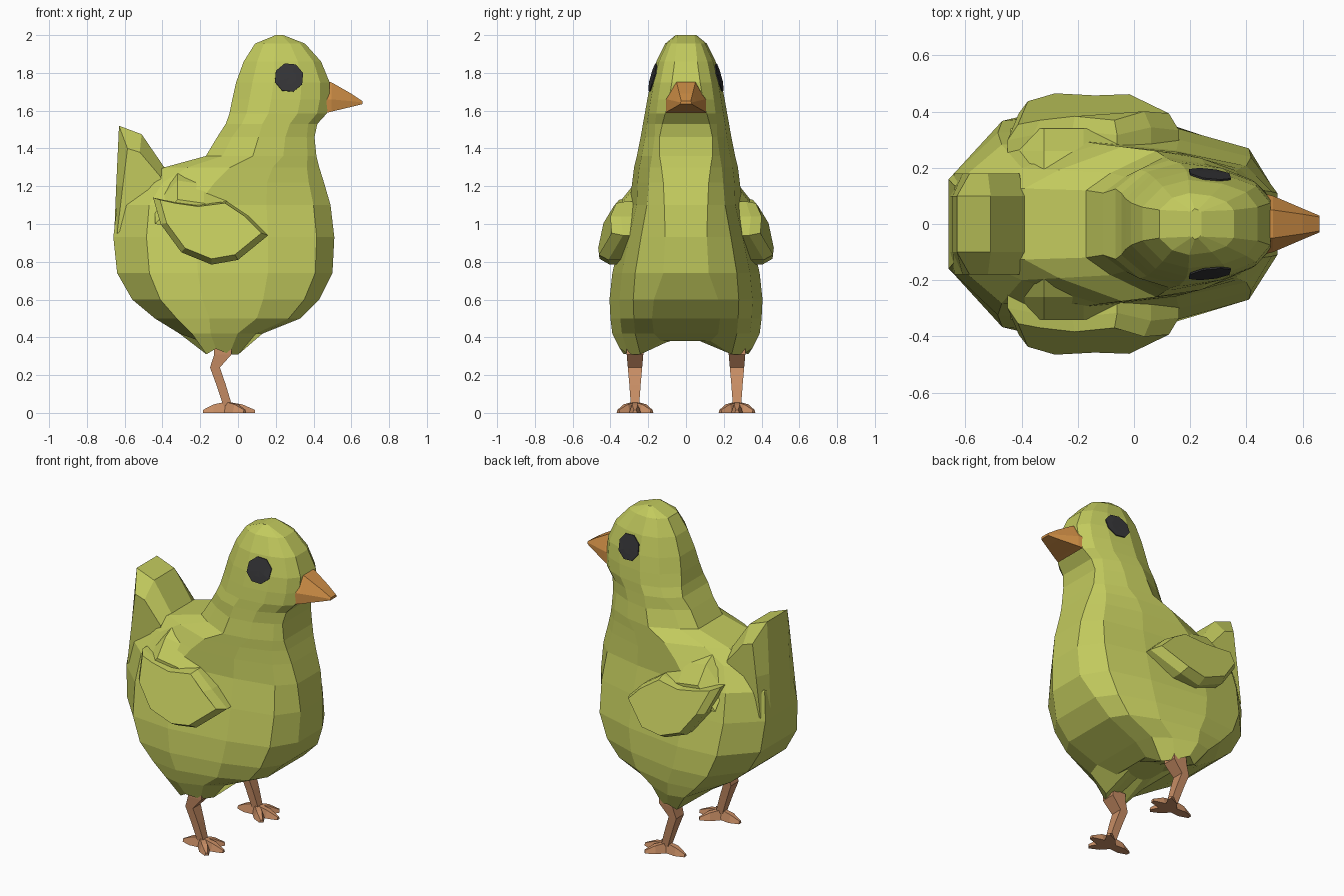
import bpy, bmesh, math
from mathutils import Vector
from mathutils.bvhtree import BVHTree

if "Cube" in bpy.data.objects:
    bpy.data.objects.remove(bpy.data.objects["Cube"])


def material(name, rgb):
    m = bpy.data.materials.new(name)
    m.use_nodes = True
    colour = (*rgb, 1)
    m.diffuse_color = colour
    m.node_tree.nodes["Principled BSDF"].inputs["Base Color"].default_value = colour
    return m


feathers = material("feather_green", (0.54, 0.59, 0.11))
beak_mat = material("beak_orange", (0.62, 0.27, 0.06))
leg_mat = material("leg_tan", (0.58, 0.27, 0.13))
eye_mat = material("eye_black", (0.035, 0.035, 0.038))


def finish(name, bm, mat):
    bmesh.ops.recalc_face_normals(bm, faces=bm.faces)
    mesh = bpy.data.meshes.new(name)
    bm.to_mesh(mesh)
    bm.free()
    mesh.materials.append(mat)
    obj = bpy.data.objects.new(name, mesh)
    bpy.context.scene.collection.objects.link(obj)
    return obj


def loft(name, rings, mat, split_caps=False):
    """Skin a list of equal-length closed rings and cap both ends."""
    bm = bmesh.new()
    loops = [[bm.verts.new(p) for p in ring] for ring in rings]
    n = len(loops[0])
    for a, b in zip(loops, loops[1:]):
        for i in range(n):
            j = (i + 1) % n
            bm.faces.new((a[i], a[j], b[j], b[i]))
    for cap in (loops[0], loops[-1]):
        if split_caps:
            # quads running from side to side
            for i in range(n // 2 - 1):
                bm.faces.new((cap[i], cap[i + 1], cap[n - 2 - i], cap[n - 1 - i]))
        else:
            bm.faces.new(cap)
    return finish(name, bm, mat)


def mirrored(half):
    return half + [(x, -y, z) for x, y, z in reversed(half)]


# Body, neck and head: rings of height, back, front, half width, breast strip
TORSO = [(.84, .69), (.4, .87), (-.25, 1), (-.7, .94)]
SHOULDERS = [(.84, .69), (.4, .9), (-.15, 1), (-.7, .7)]
HEAD = [(.8, .72), (.4, .91), (-.2, 1), (-.65, .85)]
levels = [
    (.39, -.17, .0, .10, .05), (.34, -.20, .02, .35, .13),
    (.42, -.31, .13, .39, .17), (.50, -.44, .33, .40, .18),
    (.60, -.56, .43, .405, .17), (.74, -.64, .50, .39, .12),
    (.93, -.66, .51, .345, .11), (1.10, -.64, .49, .30, .115),
    (1.22, -.55, .455, .285, .12), (1.30, -.39, .43, .275, .13),
    (1.36, -.17, .415, .26, .14), (1.46, -.11, .405, .24, .14),
    (1.53, -.065, .42, .228, .125), (1.585, -.045, .47, .218, .11),
    (1.66, -.03, .485, .205, .09), (1.75, -.01, .485, .187, .075),
    (1.86, .03, .44, .157, .06), (1.955, .09, .355, .11, .05),
    (2.0, .20, .24, .055, .045),
]
rings = []
for k, (z, back, front, w, strip) in enumerate(levels):
    mid, half = (front + back) / 2, (front - back) / 2
    head = z > 1.5
    belly = .04 if k == 1 else 0
    ring = [(front, strip, z + belly)]
    for fx, fy in HEAD if head else SHOULDERS if z > 1.2 else TORSO:
        # thighs hang lower than the belly between them
        drop = .03 if k == 1 and fy < 1 else 0
        ring.append((mid + fx * half, fy * w, z - drop))
    ring.append((back, strip if head else .46 * w, z + belly))
    rings.append(mirrored(ring))
body = loft("body", rings, feathers, split_caps=True)

# Tail: a wedge with a rounded top edge, flush with the rump
tail_mid = [(-.655, .95), (-.645, 1.2), (-.63, 1.52), (-.51, 1.475), (-.39, 1.3), (-.36, 1.1)]
tail_side = [(-.64, .95), (-.61, 1.2), (-.585, 1.4), (-.52, 1.38), (-.41, 1.25), (-.38, 1.1)]
loft("tail", [[(x, y, z) for x, z in prof] for y, prof in
              ((-.18, tail_side), (-.1, tail_mid), (.1, tail_mid), (.18, tail_side))], feathers)

# Wings: curved plates with a bevelled lower edge
wing_outline = [(-.45, 1.14), (-.41, 1.0), (-.30, .85), (-.14, .785), (0, .81),
                (.16, .94), (.06, 1.04), (-.06, 1.12), (-.22, 1.10), (-.36, 1.12)]


def wing_y(x, z):
    return .465 - 1.8 * (z - .88) ** 2 - .5 * max(x, 0)


for side, s in (("left", 1), ("right", -1)):
    sections = []
    for scale, depth in ((1, .16), (1, .045), (.88, 0)):
        ring = []
        for x, z in wing_outline:
            x, z = -.14 + (x + .14) * scale, 1.04 + (z - 1.04) * scale
            ring.append((x, s * (wing_y(x, z) - depth), z))
        sections.append(ring)
    loft(side + "_wing", sections, feathers)
    # shoulder feathers joining wing and back
    top = [(-.44, 1.12), (-.32, 1.25), (-.18, 1.23), (-.06, 1.17), (.04, 1.06)]
    loft(side + "_shoulder",
         [[(x, s * y, z - drop) for x, z in top]
          for y, drop in ((.16, -.04), (.26, .02), (.34, .12))], feathers)

# Beak
beak_sections = [(.455, (.05, 1.755), (.11, 1.66), (.11, 1.585)),
                 (.495, (.05, 1.75), (.10, 1.66), (.10, 1.595)),
                 (.60, (.035, 1.69), (.055, 1.65), (.055, 1.62)),
                 (.66, (.025, 1.65), (.03, 1.643), (.03, 1.635))]
loft("beak", [mirrored([(x, y, z) for y, z in pts]) for x, *pts in beak_sections], beak_mat)

# Eyes: thin discs laid on the head surface
bm = bmesh.new()
bm.from_mesh(body.data)
surface = BVHTree.FromBMesh(bm)
bm.free()
for side, s in (("left", 1), ("right", -1)):
    bm = bmesh.new()

    def eye_vert(r, a):
        start = Vector((.27 + r * math.cos(a), s, 1.775 + r * math.sin(a)))
        hit = surface.ray_cast(start, Vector((0, -s, 0)))[0]
        return bm.verts.new(hit + Vector((0, s * .007, 0)))

    angles = [math.tau * i / 8 + .3 for i in range(8)]
    centre = eye_vert(0, 0)
    inner = [eye_vert(.04, a) for a in angles]
    outer = [eye_vert(.078, a) for a in angles]
    for i in range(8):
        j = (i + 1) % 8
        bm.faces.new((centre, inner[i], inner[j]))
        bm.faces.new((inner[i], outer[i], outer[j], inner[j]))
    eye = finish(side + "_eye", bm, eye_mat)
    solid = eye.modifiers.new("thickness", "SOLIDIFY")
    solid.thickness = .006
    solid.offset = 0

# Legs and feet
leg_path = [(-.08, .35, .046, .044), (-.08, .31, .046, .044), (-.122, .24, .026, .038),
            (-.09, .15, .025, .03), (-.055, .04, .023, .022)]
corners = [(1, 1), (-1, 1), (-1, -1), (1, -1)]
toes = [("middle", 0, .15), ("inner", -.75, .13), ("outer", .75, .13), ("back", math.pi, .125)]
for side, s in (("left", 1), ("right", -1)):
    cy = s * .27
    loft(side + "_leg", [[(x + rx * i, cy + ry * j, z) for i, j in corners]
                         for x, z, rx, ry in leg_path], leg_mat)
    for label, angle, length in toes:
        along = Vector((math.cos(angle), s * math.sin(angle), 0))
        across = Vector((-along.y, along.x, 0))
        root = Vector((-.06, cy, 0))
        sections = []
        for t, w, h in ((-.1, .024, .062), (.55, .031, .045), (1, .012, .016)):
            p = root + along * (t * length)
            up = Vector((0, 0, h))
            sections.append([p - across * w, p + across * w,
                             p + across * w * .5 + up, p - across * w * .5 + up])
        loft(f"{side}_{label}_toe", sections, leg_mat)
